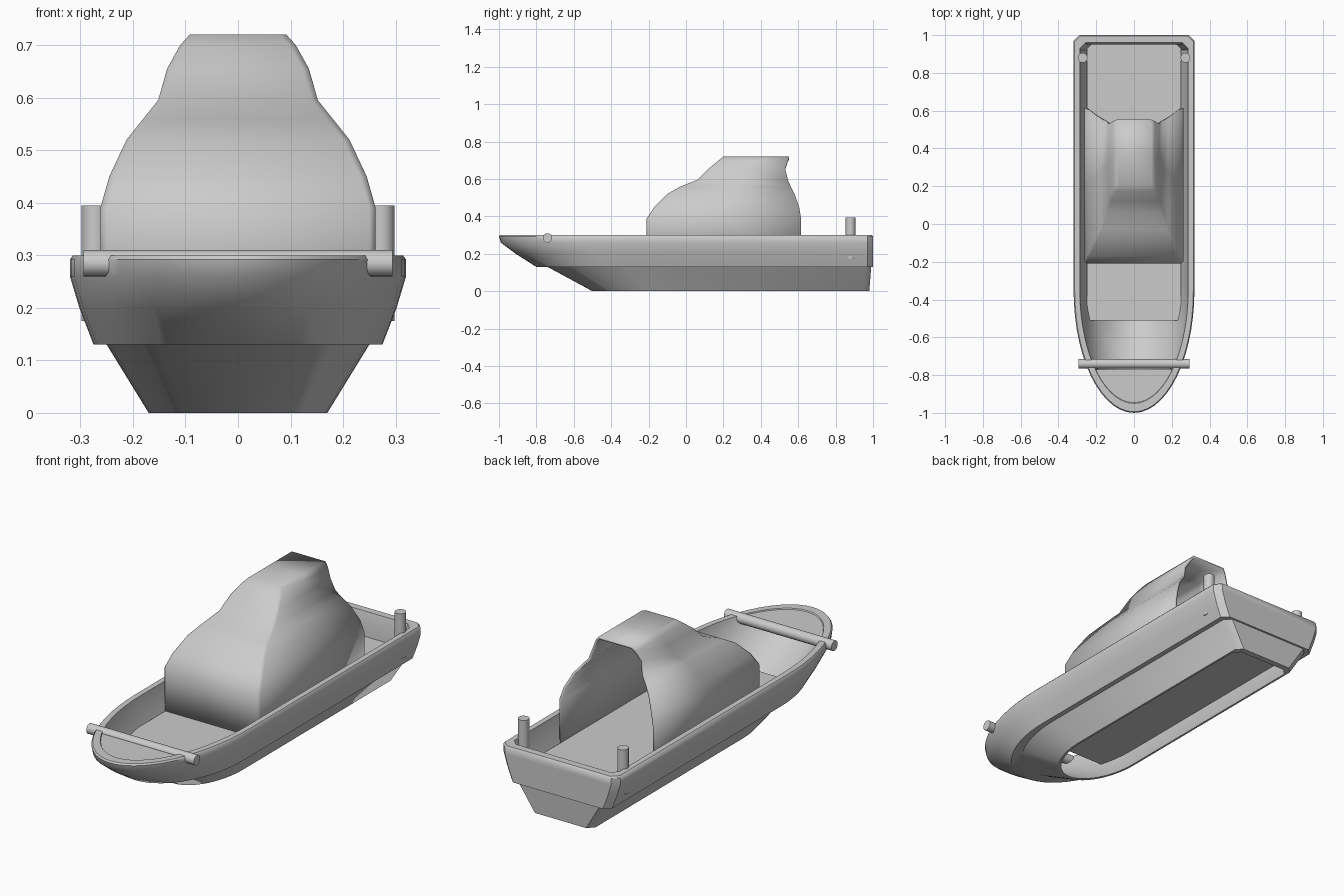
import bpy, bmesh, math

cube = bpy.data.objects.get("Cube")
if cube:
    bpy.data.objects.remove(cube, do_unlink=True)

grey = bpy.data.materials.new("plain grey")
grey.use_nodes = True
grey.diffuse_color = (0.6, 0.6, 0.6, 1)
grey.node_tree.nodes["Principled BSDF"].inputs["Base Color"].default_value = (0.6, 0.6, 0.6, 1)


def finish(obj, angle=40):
    obj.data.materials.clear()
    obj.data.materials.append(grey)
    bpy.ops.object.select_all(action="DESELECT")
    obj.select_set(True)
    bpy.context.view_layer.objects.active = obj
    bpy.ops.object.shade_smooth_by_angle(angle=math.radians(angle))
    return obj


def loft(name, rings, closed_ring=True, loop=False, cap_last=False, angle=40):
    """Skin a list of equally long point rings."""
    bm = bmesh.new()
    rows = [[bm.verts.new(p) for p in ring] for ring in rings]
    pairs = list(zip(rows, rows[1:])) + ([(rows[-1], rows[0])] if loop else [])
    n = len(rows[0])
    for a, b in pairs:
        for i in range(n if closed_ring else n - 1):
            j = (i + 1) % n
            bm.faces.new((a[i], a[j], b[j], b[i]))
    if cap_last:
        bm.faces.new(rows[-1])
    bmesh.ops.recalc_face_normals(bm, faces=bm.faces)
    mesh = bpy.data.meshes.new(name)
    bm.to_mesh(mesh)
    bm.free()
    obj = bpy.data.objects.new(name, mesh)
    bpy.context.collection.objects.link(obj)
    return finish(obj, angle)


def outline(z, w, bow, stern, start=-0.35, steps=28):
    """Boat plan: elliptical bow, straight sides, clipped stern corners."""
    pts = []
    for i in range(steps + 1):
        t = math.pi * i / steps
        pts.append((w * math.cos(t), start - (start - bow) * math.sin(t), z))
    c = 0.03
    return pts + [(-w, stern - c, z), (-w + c, stern, z), (w - c, stern, z), (w, stern - c, z)]


# Hull: one shell with a step at the chine, a flat rim and an open underside
loft("hull", [
    outline(0, 0.17, -0.5, 0.98, -0.2),
    outline(0.13, 0.25, -0.74, 0.99, -0.3),
    outline(0.13, 0.275, -0.8, 1),
    outline(0.2, 0.302, -0.91, 1),
    outline(0.26, 0.32, -0.99, 1),
    outline(0.292, 0.32, -1, 1),
    outline(0.3, 0.314, -0.994, 0.995),
    outline(0.3, 0.287, -0.95, 0.96),
    outline(0.26, 0.28, -0.92, 0.95),
    outline(0.13, 0.24, -0.7, 0.95, -0.3),
    outline(0, 0.16, -0.48, 0.95, -0.2),
], loop=True)


def plate(name, pts, thickness):
    low = [(x, y, z - thickness) for x, y, z in pts]
    bm = bmesh.new()
    top = bm.faces.new([bm.verts.new(p) for p in pts])
    ret = bmesh.ops.extrude_face_region(bm, geom=[top])
    verts = [v for v in ret["geom"] if isinstance(v, bmesh.types.BMVert)]
    bmesh.ops.translate(bm, verts=verts, vec=(0, 0, -thickness))
    bmesh.ops.recalc_face_normals(bm, faces=bm.faces)
    mesh = bpy.data.meshes.new(name)
    bm.to_mesh(mesh)
    bm.free()
    obj = bpy.data.objects.new(name, mesh)
    bpy.context.collection.objects.link(obj)
    return finish(obj)


# Deck between the walls, stopping short of the bow
plate("deck", [(-0.25, 0.96, 0.18), (-0.25, -0.51, 0.18),
               (0.25, -0.51, 0.18), (0.25, 0.96, 0.18)], 0.02)

# Foredeck closing the bow ahead of the rail
bow = []
first = math.asin(0.42 / 0.63)
for i in range(17):
    t = first + (math.pi - 2 * first) * i / 16
    bow.append((0.305 * math.cos(t), -0.35 - 0.63 * math.sin(t), 0.295))
plate("foredeck", bow, 0.02)


# Cabin: an open-backed shell; each level is height, half width, front, back
levels = [
    (0.17, 0.262, -0.21, 0.615),
    (0.39, 0.262, -0.21, 0.615),
    (0.45, 0.245, -0.17, 0.605),
    (0.52, 0.212, -0.1, 0.58),
    (0.56, 0.18, -0.03, 0.56),
    (0.595, 0.152, 0.06, 0.545),
    (0.655, 0.135, 0.12, 0.53),
    (0.7, 0.11, 0.175, 0.545),
    (0.72, 0.092, 0.2, 0.552),
]


def cabin_ring(z, w, front, back):
    c = 0.012
    mid = (front + back) / 2
    half = [(w, back, z), (w, mid, z), (w, front + c, z), (w - c, front, z)]
    return half + [(-x, y, z) for x, y, z in reversed(half)]


cabin = loft("cabin", [cabin_ring(*lv) for lv in levels],
             closed_ring=False, cap_last=True, angle=50)
wall = cabin.modifiers.new("wall", "SOLIDIFY")
wall.thickness = 0.012
wall.offset = -1


def rod(name, radius, length, location, rotation=(0, 0, 0)):
    bpy.ops.mesh.primitive_cylinder_add(vertices=16, radius=radius, depth=length,
                                        location=location, rotation=rotation)
    bpy.context.object.name = name
    return finish(bpy.context.object)


# Bow rail and stern posts
rod("bow_rail", 0.025, 0.588, (0, -0.74, 0.285), (0, math.pi / 2, 0))
for side, label in ((1, "left"), (-1, "right")):
    rod(label + "_stern_post", 0.026, 0.22, (side * 0.272, 0.88, 0.285))
